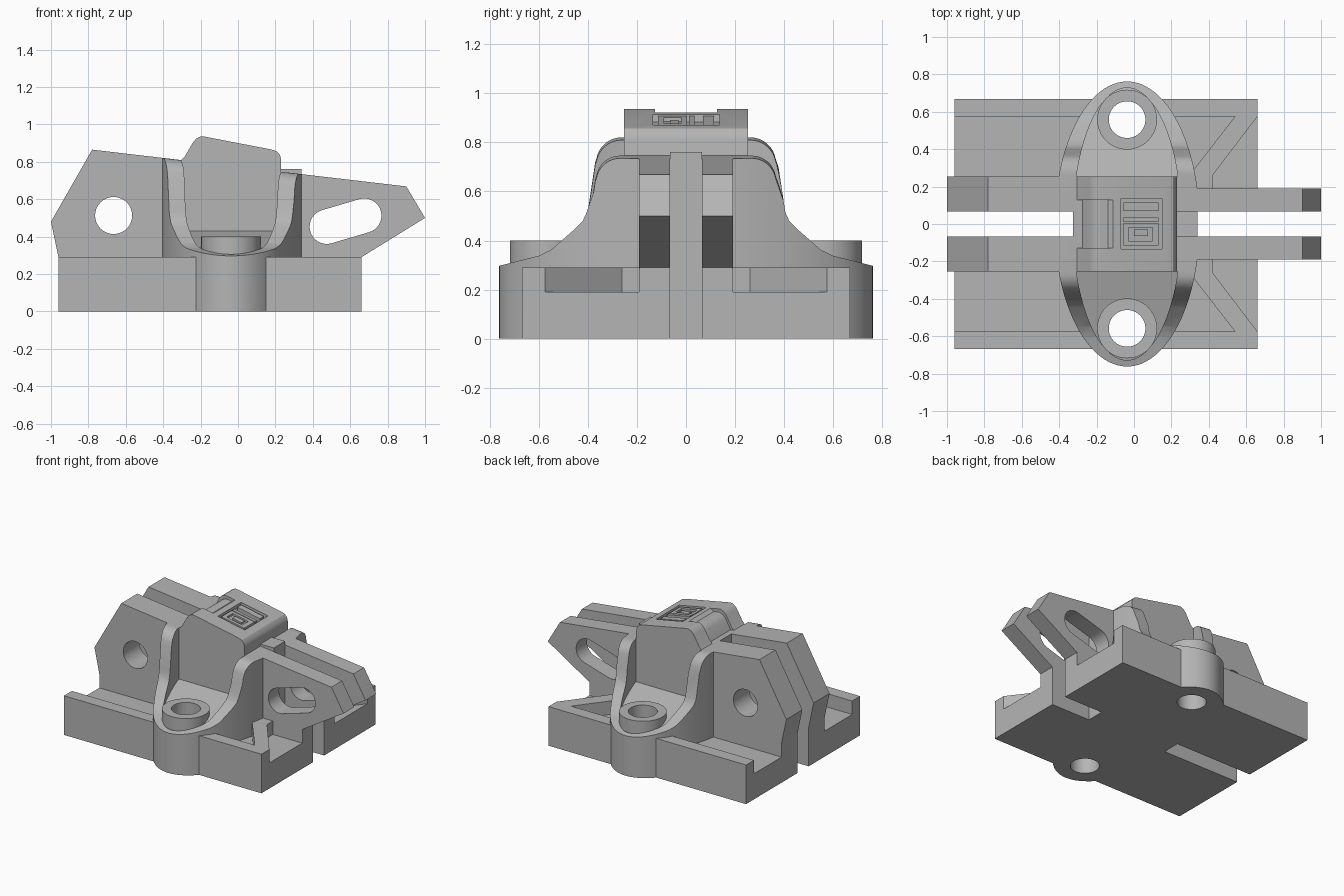
import bpy, bmesh, math
from mathutils import Vector

if "Cube" in bpy.data.objects:
    bpy.data.objects.remove(bpy.data.objects["Cube"], do_unlink=True)

grey = bpy.data.materials.new("mid_grey")
grey.use_nodes = True
COLOUR = (0.46, 0.46, 0.46, 1)
grey.diffuse_color = COLOUR
grey.node_tree.nodes["Principled BSDF"].inputs["Base Color"].default_value = COLOUR

CX = -0.037      # x of the ear axis
WALL = 0.253     # half width of the central block
BOLT = 0.558     # y of the bolt holes


def loft(name, start, end):
    """Closed solid between two matching outlines of 3D points."""
    bm = bmesh.new()
    a = [bm.verts.new(p) for p in start]
    b = [bm.verts.new(p) for p in end]
    bm.faces.new(a)
    bm.faces.new(b[::-1])
    for i in range(len(a)):
        j = (i + 1) % len(a)
        bm.faces.new((a[j], a[i], b[i], b[j]))
    bmesh.ops.recalc_face_normals(bm, faces=bm.faces)
    mesh = bpy.data.meshes.new(name)
    bm.to_mesh(mesh)
    bm.free()
    mesh.materials.append(grey)
    obj = bpy.data.objects.new(name, mesh)
    bpy.context.collection.objects.link(obj)
    return obj


def plan(name, pts, lo, hi):
    return loft(name, [(x, y, lo) for x, y in pts], [(x, y, hi) for x, y in pts])


def side(name, pts, lo, hi):
    return loft(name, [(x, lo, z) for x, z in pts], [(x, hi, z) for x, z in pts])


def box(name, x0, x1, y0, y1, z0, z1):
    return plan(name, [(x0, y0), (x1, y0), (x1, y1), (x0, y1)], z0, z1)


def arc(cx, cy, rx, ry, a0, a1, n):
    angles = [math.radians(a0 + (a1 - a0) * i / n) for i in range(n + 1)]
    return [(cx + rx * math.cos(t), cy + ry * math.sin(t)) for t in angles]


def circle(cx, cy, r, n=40):
    return arc(cx, cy, r, r, 0, 360, n)[:-1]


def flip(pts, s):
    return [(x, s * y) for x, y in pts]


def combine(obj, others, operation="DIFFERENCE", keep=False):
    """Apply booleans to an object, then remove the helpers."""
    for other in others:
        mod = obj.modifiers.new("cut", "BOOLEAN")
        mod.operation = operation
        mod.solver = "EXACT"
        mod.object = other
    bpy.context.view_layer.update()
    result = bpy.data.meshes.new_from_object(
        obj.evaluated_get(bpy.context.evaluated_depsgraph_get()))
    obj.modifiers.clear()
    obj.data = result
    if not keep:
        for other in others:
            bpy.data.objects.remove(other, do_unlink=True)


def top_z(x):
    return 0.865 - 0.117 * (x + 0.78)     # shared sloping top plane


# Shared cutters: bolt holes and the slits at both ends
shared = [plan("hole_cutter", circle(CX, s * BOLT, 0.098), -0.1, 1) for s in (1, -1)]
shared.append(box("slit_cutter", -1.2, -0.325, -0.066, 0.066, -0.1, 1))
shared.append(box("slit_cutter", 0.34, 1.2, -0.066, 0.066, -0.1, 1))

# Base with side channels and open corner pockets
base = box("base", -0.96, 0.66, -0.668, 0.668, 0, 0.29)
channel = [(-1.1, WALL), (0.29, WALL), (0.54, 0.575), (-1.1, 0.575)]
corner = [(0.42, 0.19), (0.8, 0.19), (0.8, 0.575), (0.66, 0.575), (0.42, 0.26)]
pockets = [plan("pocket_cutter", flip(p, s), 0.19, 0.5)
           for p in (channel, corner) for s in (1, -1)]
combine(base, pockets)
combine(base, shared, keep=True)

# Oval ear body, trimmed to a bell-shaped height profile with a sloping top
ear = plan("ear_body", arc(CX, 0, 0.388, 0.762, 0, 360, 96)[:-1], 0, 1)
half = [(0.80, -0.2), (0.80, 0.285), (0.762, 0.297), (0.60, 0.338), (0.55, 0.362),
        (0.45, 0.45), (0.422, 0.478), (0.405, 0.515), (0.37, 0.72)]
half += arc(0.265, 0.715, 0.102, 0.102, 10, 90, 8)
outline = half + [(-y, z) for y, z in reversed(half)]


def bell(x):
    drop = top_z(x) - 0.817
    return [(x, y, z + drop * min(1, max(0, (z - 0.515) / 0.2))) for y, z in outline]


combine(ear, [loft("bell_trim", bell(-0.6), bell(0.5))], "INTERSECT")

# Ear pockets with a floor falling away from the block
rim = [(CX - 0.271, WALL)] + [p for p in arc(CX, 0, 0.29, 0.728, 180, 0, 72)
                              if p[1] > WALL + 0.005] + [(CX + 0.271, WALL)]
ear_cuts = []
for s in (1, -1):
    floor = [(x, s * y, 0.43 - 0.29 * (y - WALL)) for x, y in rim]
    ear_cuts.append(loft("ear_cutter", floor, [(x, y, 1.2) for x, y, z in floor]))
combine(ear, ear_cuts)
combine(ear, shared, keep=True)

# Raised bolt collars
collars = []
for s, end in ((1, "back"), (-1, "front")):
    collar = plan(end + "_bolt_collar", circle(CX, s * BOLT, 0.16, 48), 0.1, 0.4)
    combine(collar, shared[:2], keep=True)
    collars.append(collar)
for cutter in shared:
    bpy.data.objects.remove(cutter, do_unlink=True)

# Paired side plates: round hole on the right, long slot on the left
hinge = [(-0.955, 0.1), (-0.96, 0.29), (-1.0, 0.48), (-0.78, top_z(-0.78)),
         (-0.25, top_z(-0.25)), (-0.25, 0.1)]
latch = [(0.2, 0.1), (0.2, top_z(0.2)), (0.9, top_z(0.9)), (1.0, 0.5),
         (0.655, 0.287), (0.655, 0.1)]
slot = arc(0.675, 0.512, 0.092, 0.092, -75, 105, 16) + arc(0.475, 0.453, 0.092, 0.092, 105, 285, 16)
plates = []
for s, end in ((1, "back"), (-1, "front")):
    for label, pts, opening, outer in (
            ("hinge_plate", hinge, circle(-0.665, 0.513, 0.099), WALL),
            ("slotted_plate", latch, slot, 0.191)):
        plate = side(end + "_" + label, pts, s * 0.066, s * outer)
        combine(plate, [side("opening_cutter", opening, -1, 1)])
        plates.append(plate)

# Web between the slotted plates
web = box("centre_web", 0.0, 0.34, -0.066, 0.066, 0.1, 0.762)


# Central block with rounded top edges
def crest(x, depth=0):
    return 0.935 - 0.193 * (x + 0.18) - depth


block_pts = [(-0.308, 0.2), (-0.308, 0.805), (-0.285, 0.828), (-0.24, 0.905),
             (-0.222, 0.925), (-0.2, 0.936), (-0.18, 0.935)]
block_pts += [(0.18, crest(0.18)), (0.208, 0.856), (0.225, 0.835), (0.231, 0.81), (0.231, 0.2)]
block = side("central_block", block_pts, -WALL, WALL)

# Crest groove and recessed window
groove = [(-0.4, 1.1), (-0.4, 0.8), (-0.28, 0.80), (-0.235, 0.88), (-0.215, 0.9),
          (-0.185, 0.912), (-0.14, 0.905), (-0.11, crest(-0.11) + 0.002), (-0.11, 1.1)]


def sloped(name, x0, x1, y0, y1, low, high):
    return side(name, [(x0, crest(x0, low)), (x1, crest(x1, low)),
                       (x1, crest(x1, high)), (x0, crest(x0, high))], y0, y1)


combine(block, [side("groove_cutter", groove, -0.127, 0.127),
                sloped("window_cutter", -0.07, 0.15, -0.135, 0.137, 0.03, -0.1)])

# Raised bars inside the window
bars = [sloped("window_bar", -0.055, 0.13, 0.07, 0.115, 0.05, 0.004),
        sloped("window_divider", -0.055, 0.13, 0.012, 0.035, 0.05, 0.004),
        sloped("window_pad", -0.055, 0.13, -0.115, 0.005, 0.05, 0.004)]
combine(bars[2], [sloped("pad_cutter", -0.03, 0.1, -0.09, -0.02, 0.02, -0.1)])
bars.append(sloped("window_key", 0.0, 0.075, -0.065, -0.03, 0.05, 0.008))

# Smooth the curved walls, keep the corners sharp
bpy.ops.object.select_all(action="DESELECT")
for obj in [base, ear, web, block] + collars + plates + bars:
    obj.select_set(True)
bpy.context.view_layer.objects.active = ear
bpy.ops.object.shade_smooth_by_angle(angle=math.radians(28))
